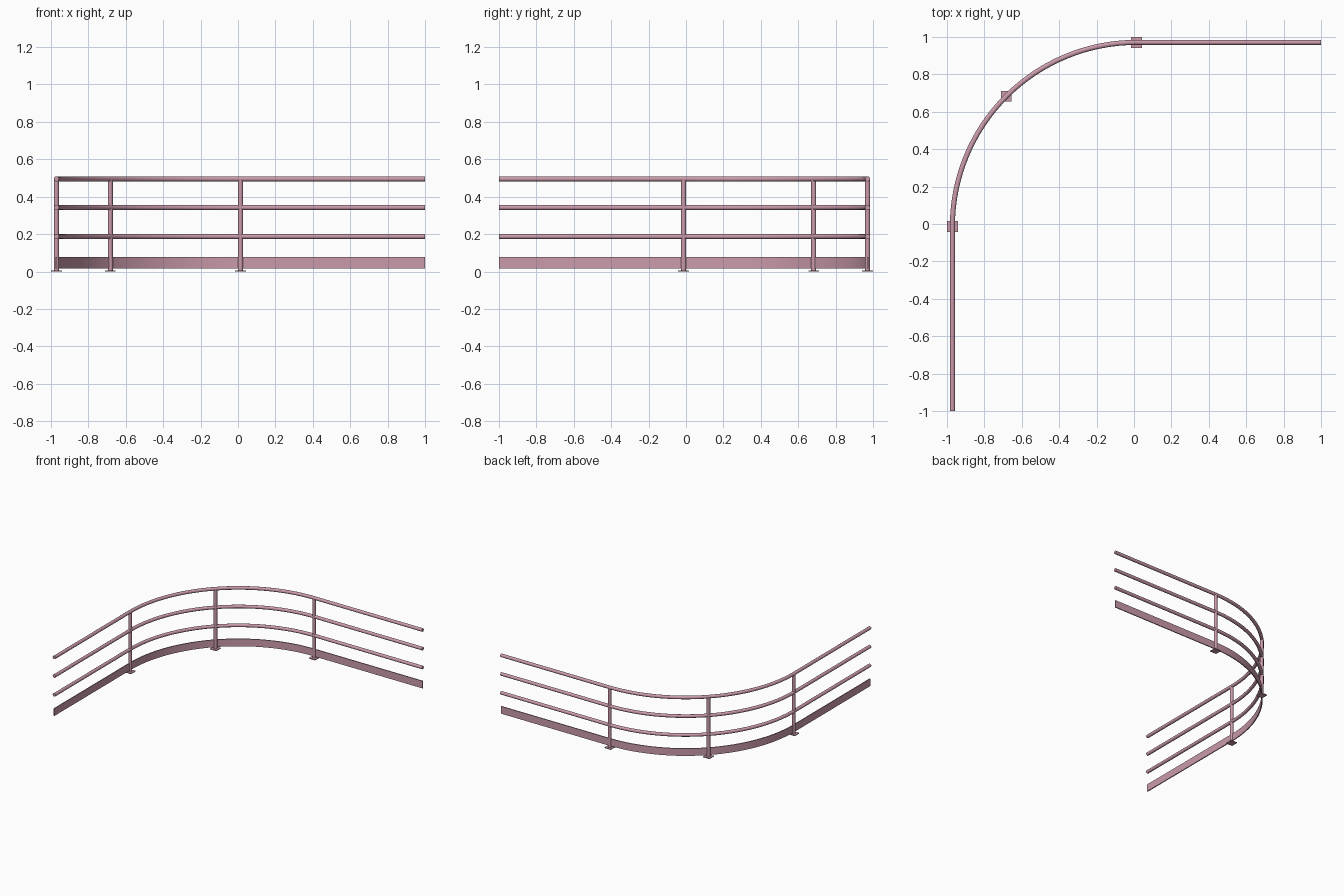
import bpy, bmesh, math
from mathutils import Vector

if "Cube" in bpy.data.objects:
    bpy.data.objects.remove(bpy.data.objects["Cube"])

R = 0.984                 # bend radius
CX, CY = 0.013, -0.013    # bend centre
TUBE = 0.0135             # rail and post radius

mat = bpy.data.materials.new("dusty pink")
mat.diffuse_color = (0.60, 0.33, 0.41, 1)
mat.use_nodes = True
mat.node_tree.nodes["Principled BSDF"].inputs["Base Color"].default_value = mat.diffuse_color


def finish(name, bm):
    bmesh.ops.recalc_face_normals(bm, faces=bm.faces)
    me = bpy.data.meshes.new(name)
    bm.to_mesh(me)
    bm.free()
    me.materials.append(mat)
    for p in me.polygons:
        p.use_smooth = True
    me.set_sharp_from_angle(angle=math.radians(40))
    ob = bpy.data.objects.new(name, me)
    bpy.context.collection.objects.link(ob)
    return ob


# Path: straight along y, quarter bend, straight along x; each with its outward normal
STEPS = 32
path = [(Vector((CX - R, -1, 0)), Vector((-1, 0, 0)))]
for i in range(STEPS + 1):
    a = math.pi - math.pi / 2 * i / STEPS
    n = Vector((math.cos(a), math.sin(a), 0))
    path.append((Vector((CX, CY, 0)) + n * R, n))
path.append((Vector((1, CY + R, 0)), Vector((0, 1, 0))))


def sweep(name, profile):
    """Sweep a closed (outward, height) profile along the path."""
    bm = bmesh.new()
    rings = [[bm.verts.new(p + n * u + Vector((0, 0, z))) for u, z in profile]
             for p, n in path]
    k = len(profile)
    for a, b in zip(rings, rings[1:]):
        for j in range(k):
            bm.faces.new((a[j], a[(j + 1) % k], b[(j + 1) % k], b[j]))
    bm.faces.new(rings[0])
    bm.faces.new(rings[-1])
    return finish(name, bm)


# Three round rails
for name, z in (("lower_rail", 0.187), ("middle_rail", 0.342), ("top_rail", 0.495)):
    sweep(name, [(TUBE * math.cos(t * math.pi / 8), z + TUBE * math.sin(t * math.pi / 8))
                 for t in range(16)])

# Flat kick plate near the floor
sweep("kick_plate", [(-0.004, 0.017), (0.004, 0.017), (0.004, 0.077), (-0.004, 0.077)])

# Posts with square foot plates at the start, middle and end of the bend
for label, i in (("left", 0), ("corner", STEPS // 2), ("right", STEPS)):
    p = path[i + 1][0]
    bm = bmesh.new()
    bmesh.ops.create_cone(bm, cap_ends=True, segments=16, radius1=TUBE, radius2=TUBE, depth=0.49)
    bmesh.ops.translate(bm, verts=bm.verts, vec=p + Vector((0, 0, 0.247)))
    finish(label + "_post", bm)
    bm = bmesh.new()
    bmesh.ops.create_cube(bm, size=1)
    bmesh.ops.scale(bm, verts=bm.verts, vec=(0.058, 0.058, 0.006))
    bmesh.ops.translate(bm, verts=bm.verts, vec=p + Vector((0, 0, 0.003)))
    finish(label + "_foot_plate", bm)
